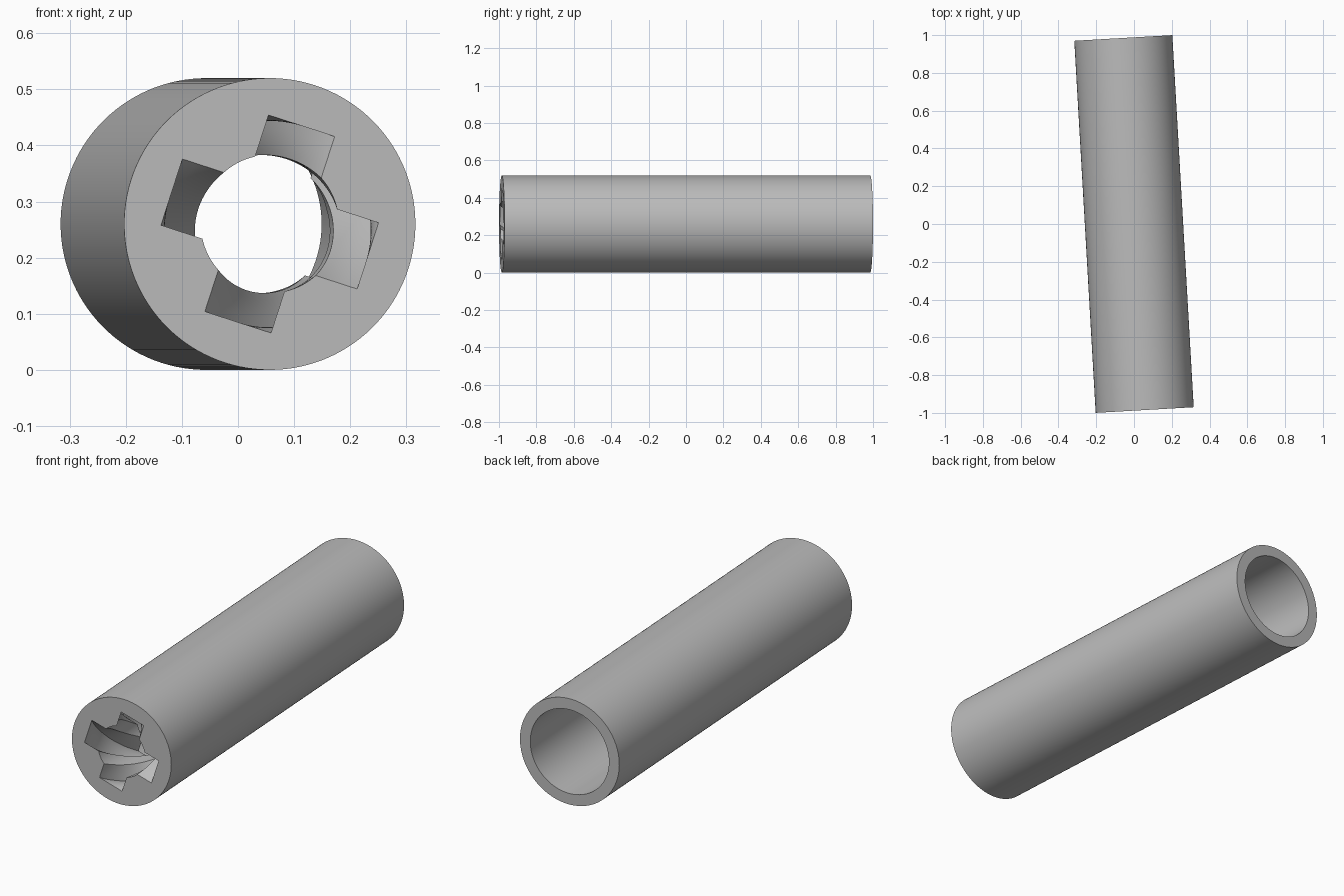
import bpy, bmesh
from math import sin, cos, asin, atan, pi, radians

cube = bpy.data.objects.get("Cube")
if cube:
    bpy.data.objects.remove(cube, do_unlink=True)

OUTER, TUBE, BORE = 0.26, 0.206, 0.123   # radii
LENGTH, INSERT = 1.973, 0.33             # whole tube, grooved front section
HALF_W, FLOOR = 0.062, 0.184             # groove half width and floor distance
START, TWIST, LAYERS = radians(72), pi / 2, 48
YAW = radians(3.29)

mat = bpy.data.materials.new("plain grey")
mat.use_nodes = True
grey = (0.5, 0.5, 0.5, 1)
mat.diffuse_color = grey
mat.node_tree.nodes["Principled BSDF"].inputs["Base Color"].default_value = grey

# Angles around one quarter, with stops at the groove corners
floor_a, side_a = atan(HALF_W / FLOOR), asin(HALF_W / BORE)
stops = [(-side_a, 4), (-floor_a, 12), (floor_a, 4), (side_a, 10), (pi / 2 - side_a, 0)]
quarter = []
for (a, n), (b, _) in zip(stops, stops[1:]):
    quarter += [a + (b - a) * i / n for i in range(n)]
angles = [a + q * pi / 2 for q in range(4) for a in quarter]


def bore_radius(a):
    """Round bore with four square grooves."""
    a = abs((a + pi / 4) % (pi / 2) - pi / 4)
    if a <= floor_a + 1e-6:
        return FLOOR / cos(a)
    if a < side_a:
        return HALF_W / sin(a)
    return BORE


bm = bmesh.new()


def ring(depth, radius, turn=0.0):
    y = depth - LENGTH / 2
    verts = []
    for a in angles:
        r = radius(a) if callable(radius) else radius
        t = a + START + turn
        verts.append(bm.verts.new((r * cos(t), y, r * sin(t))))
    return verts


def bridge(r1, r2):
    n = len(r1)
    for i in range(n):
        j = (i + 1) % n
        bm.faces.new((r1[i], r1[j], r2[j], r2[i]))


# Outer wall, open rear tube and inner step
front = ring(0, OUTER)
rings = [front, ring(INSERT, OUTER), ring(LENGTH, OUTER), ring(LENGTH, TUBE), ring(INSERT, TUBE)]

# Twisted grooves from the step back to the front face
twisted = [ring(INSERT * k / LAYERS, bore_radius, TWIST * k / LAYERS)
           for k in range(LAYERS, -1, -1)]
for r1, r2 in zip(rings, rings[1:]):
    bridge(r1, r2)
for r1, r2 in zip(twisted, twisted[1:]):
    bridge(r1, r2)

# A quarter turn lines the last groove ring up with the step again
n = len(quarter)
bridge(rings[-1], twisted[0][-n:] + twisted[0][:-n])
bridge(twisted[-1], front)

bmesh.ops.recalc_face_normals(bm, faces=bm.faces)
mesh = bpy.data.meshes.new("grooved_tube")
bm.to_mesh(mesh)
bm.free()
mesh.materials.append(mat)

tube = bpy.data.objects.new("grooved_tube", mesh)
bpy.context.collection.objects.link(tube)
tube.location = (0, 0, OUTER)
tube.rotation_euler = (0, 0, YAW)
bpy.ops.object.select_all(action="DESELECT")
tube.select_set(True)
bpy.context.view_layer.objects.active = tube
bpy.ops.object.shade_smooth_by_angle(angle=radians(30))
